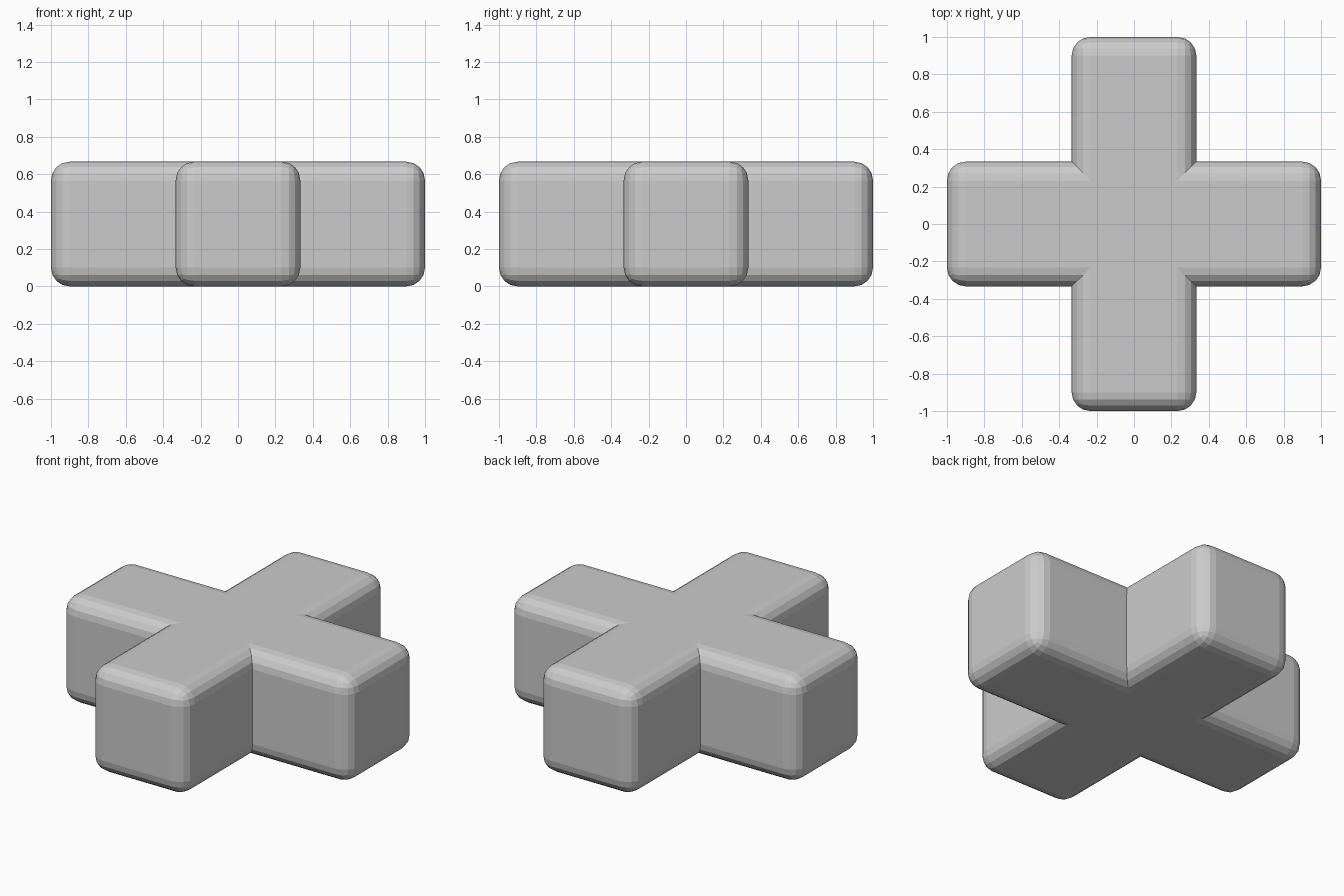
import bpy

if "Cube" in bpy.data.objects:
    bpy.data.objects.remove(bpy.data.objects["Cube"])

W = 2 / 3   # arm width and height
R = 0.1     # edge rounding


def rounded_bar(name, size):
    """Box standing on z = 0 with rounded, flat-shaded edges."""
    bpy.ops.mesh.primitive_cube_add(size=1, location=(0, 0, W / 2))
    bar = bpy.context.object
    bar.name = name
    bar.scale = size
    bpy.ops.object.transform_apply(location=True, rotation=False, scale=True)
    bevel = bar.modifiers.new("rounding", 'BEVEL')
    bevel.width = R
    bevel.segments = 4
    bpy.ops.object.modifier_apply(modifier=bevel.name)
    return bar


# Crossing bar along y, merged into the main bar along x
cross_bar = rounded_bar("cross_bar", (W, 2, W))
plus = rounded_bar("plus_block", (2, W, W))

union = plus.modifiers.new("union", 'BOOLEAN')
union.operation = 'UNION'
union.solver = 'EXACT'
union.object = cross_bar
bpy.ops.object.modifier_apply(modifier=union.name)
bpy.data.objects.remove(cross_bar)
